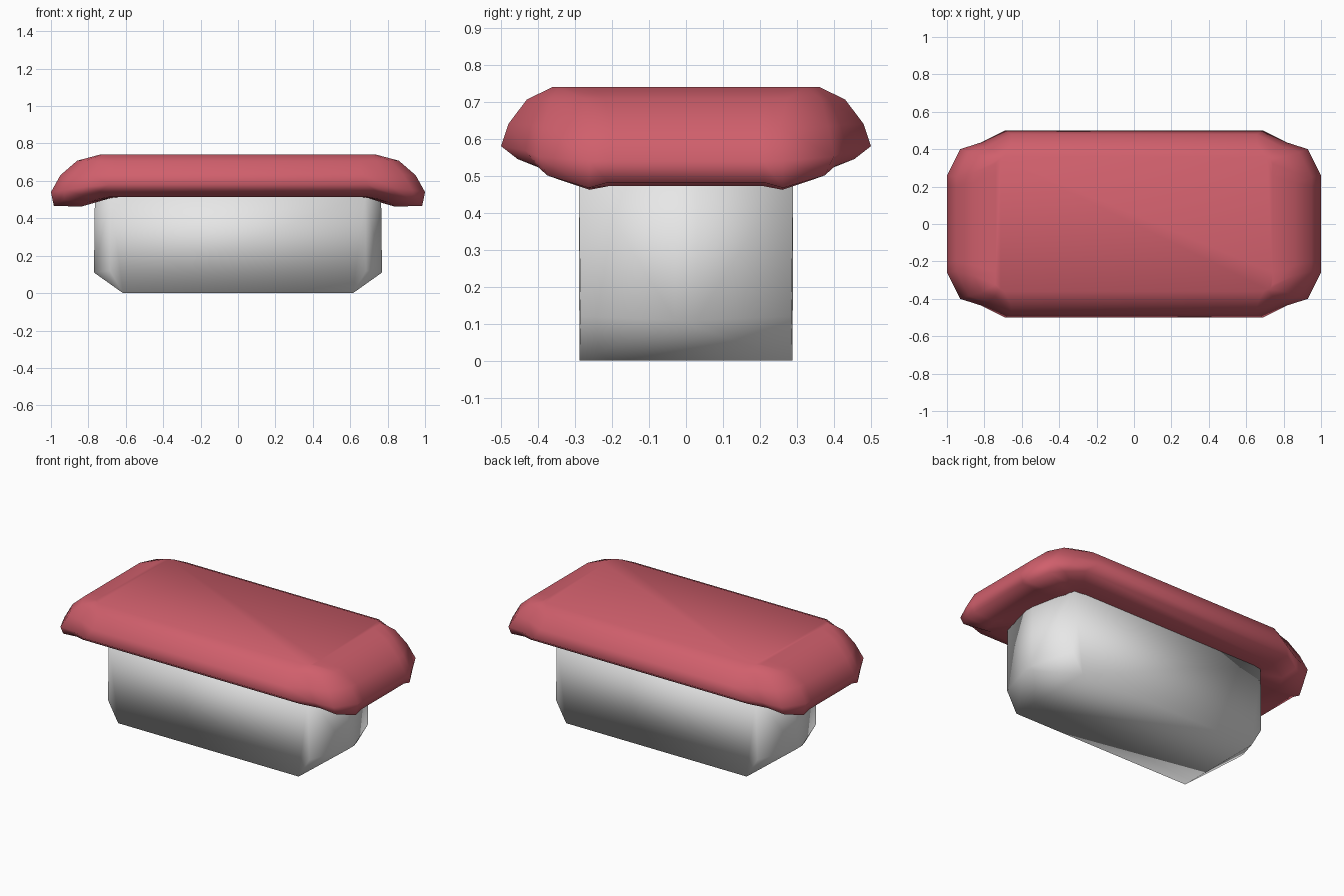
import bpy
import bmesh

cube = bpy.data.objects.get("Cube")
if cube:
    bpy.data.objects.remove(cube)


def make_material(name, rgb):
    mat = bpy.data.materials.new(name)
    mat.use_nodes = True
    mat.diffuse_color = (*rgb, 1)
    mat.node_tree.nodes["Principled BSDF"].inputs["Base Color"].default_value = (*rgb, 1)
    return mat


def finish(bm, name, mat, angle):
    bmesh.ops.recalc_face_normals(bm, faces=bm.faces)
    mesh = bpy.data.meshes.new(name)
    bm.to_mesh(mesh)
    bm.free()
    obj = bpy.data.objects.new(name, mesh)
    bpy.context.collection.objects.link(obj)
    mesh.materials.append(mat)
    bpy.ops.object.select_all(action="DESELECT")
    obj.select_set(True)
    bpy.context.view_layer.objects.active = obj
    bpy.ops.object.shade_smooth_by_angle(angle=angle)


def corner_ring(a, b, cut, z_end, z_side, droop=0):
    """Closed outline with clipped corners; height blends from ends to long sides."""
    rise = z_side - z_end
    quarter = [(a, (b - 0.24 * cut) * 0.8, z_end),
               (a, b - 0.24 * cut, z_end - droop),
               (a - 0.07 * cut, b - 0.10 * cut, z_end + 0.3 * rise),
               (a - 0.18 * cut, b - 0.065 * cut, z_end + 0.7 * rise),
               (a - 0.31 * cut, b, z_side)]
    half = quarter + [(-x, y, z) for x, y, z in reversed(quarter)]
    return half + [(x, -y, z) for x, y, z in reversed(half)]


# Draped topping: rings from the flat top over the rim to the tucked underside
rings = [
    corner_ring(0.74, 0.36, 0.15, 0.74, 0.74),
    corner_ring(0.86, 0.43, 0.65, 0.708, 0.706),
    corner_ring(0.95, 0.48, 0.95, 0.63, 0.64),
    corner_ring(1.0, 0.5, 1.0, 0.54, 0.58),
    corner_ring(0.985, 0.455, 0.8, 0.482, 0.545, 0.015),
    corner_ring(0.84, 0.38, 0.5, 0.472, 0.515, 0.01),
    corner_ring(0.66, 0.26, 0.3, 0.52, 0.52),
]
bm = bmesh.new()
loops = [[bm.verts.new(p) for p in ring] for ring in rings]
for upper, lower in zip(loops, loops[1:]):
    for i in range(len(upper)):
        j = (i + 1) % len(upper)
        bm.faces.new((upper[i], upper[j], lower[j], lower[i]))
bm.faces.new(loops[0])
bm.faces.new(loops[-1])
finish(bm, "topping", make_material("salmon red", (0.63, 0.115, 0.15)), 1.4)

# Block underneath: ends come to a blunt upright ridge and slope in at the bottom
bm = bmesh.new()
for sx in (-1, 1):
    for sy in (-1, 1):
        for x, y, z in ((0.615, 0.288, 0), (0.77, 0.03, 0.11), (0.685, 0.285, 0.12),
                        (0.765, 0.03, 0.53), (0.68, 0.29, 0.53)):
            bm.verts.new((sx * x, sy * y, z))
bmesh.ops.convex_hull(bm, input=bm.verts)
bmesh.ops.dissolve_limit(bm, angle_limit=0.01, verts=bm.verts, edges=bm.edges)
finish(bm, "base_block", make_material("rice white", (0.8, 0.8, 0.8)), 3.1)
